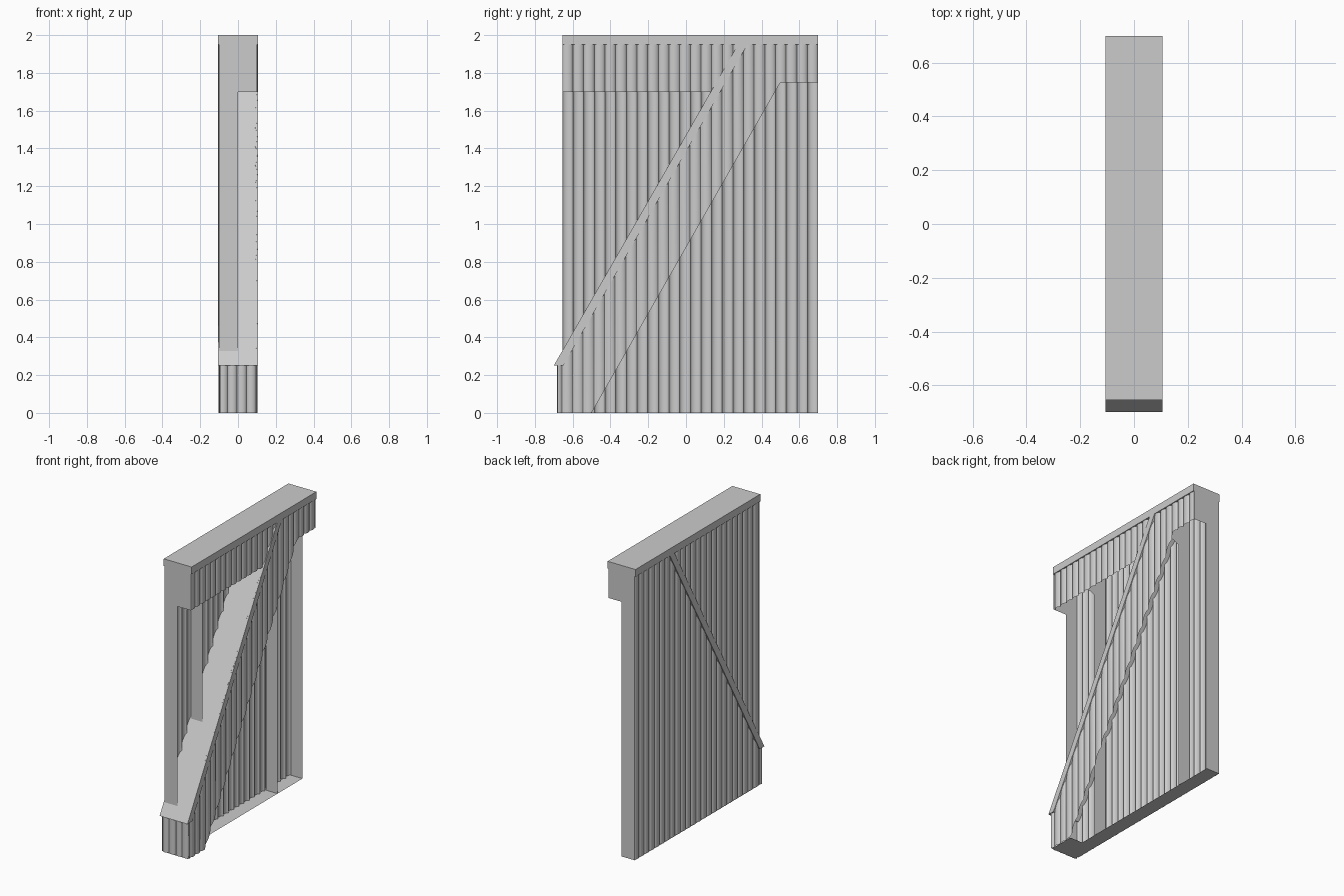
import bpy, bmesh, math

if "Cube" in bpy.data.objects:
    bpy.data.objects.remove(bpy.data.objects["Cube"])

FRONT, BACK, NOSE, TOP = -0.655, 0.7, -0.68, 2.0
HALF, RIM = 0.1, 0.106
SLOPE = 1.745
PERIOD = (BACK - FRONT) / 24

grey = bpy.data.materials.new("light grey")
grey.use_nodes = True
grey.diffuse_color = (0.6, 0.6, 0.6, 1)
grey.node_tree.nodes["Principled BSDF"].inputs["Base Color"].default_value = (0.6, 0.6, 0.6, 1)


def finish(name, bm, smooth=False):
    mesh = bpy.data.meshes.new(name)
    bm.to_mesh(mesh)
    bm.free()
    mesh.materials.append(grey)
    obj = bpy.data.objects.new(name, mesh)
    bpy.context.collection.objects.link(obj)
    if smooth:
        bpy.ops.object.select_all(action='DESELECT')
        obj.select_set(True)
        bpy.context.view_layer.objects.active = obj
        bpy.ops.object.shade_smooth_by_angle(angle=math.radians(40))
    return obj


def prism(name, outline, x0, x1):
    """Extrude a (y, z) outline along x."""
    bm = bmesh.new()
    face = bm.faces.new([bm.verts.new((x0, y, z)) for y, z in outline])
    out = bmesh.ops.extrude_face_region(bm, geom=[face])
    verts = [v for v in out["geom"] if isinstance(v, bmesh.types.BMVert)]
    bmesh.ops.translate(bm, verts=verts, vec=(x1 - x0, 0, 0))
    bmesh.ops.recalc_face_normals(bm, faces=bm.faces)
    return finish(name, bm)


def plate(name, corners, flip=False):
    """One flat open face."""
    bm = bmesh.new()
    face = bm.faces.new([bm.verts.new(c) for c in corners])
    if flip:
        face.normal_flip()
    return finish(name, bm)


def ripple(t):
    """Rounded ribs parted by narrow grooves."""
    return 0.015 * math.sqrt(abs(math.sin(math.pi * t))) - 0.013


def corrugated(name, start, end, low, high, place, period=PERIOD, flip=False):
    """Open ribbed sheet between the low and high curves."""
    bm = bmesh.new()
    steps = max(8, round((end - start) / period * 10))
    previous = None
    for i in range(steps + 1):
        s = start + (end - start) * i / steps
        top = high(s)
        bottom = min(low(s), top)
        offset = ripple((s - FRONT) / period)
        pair = [bm.verts.new(place(s, offset, z)) for z in (bottom, top)]
        if previous:
            face = bm.faces.new((previous[0], pair[0], pair[1], previous[1]))
            if flip:
                face.normal_flip()
        previous = pair
    bmesh.ops.dissolve_degenerate(bm, dist=1e-5, edges=bm.edges)
    return finish(name, bm, True)


def brace_top(y):
    return min(TOP, 0.25 + SLOPE * (y + 0.7))


def brace_bottom(y):
    return min(1.75, max(0, 1.75 * (y + 0.5)))


def left_side(y, offset, z):
    return (HALF + offset, y, z)


def right_side(y, offset, z):
    return (-HALF - offset, y, z)


# Ribbed skins: full sheet on one side, brace and header on the other
corrugated("wall_skin", FRONT, BACK, lambda y: 0, lambda y: 1.97, right_side, flip=True)
corrugated("brace_skin", NOSE, BACK, brace_bottom, brace_top, left_side)
corrugated("header_skin", FRONT, 0.3, lambda y: max(1.7, brace_top(y)),
           lambda y: 1.98, left_side)

# Ribbed foot of the brace
corrugated("foot_front", -HALF + 0.006, HALF - 0.006, lambda x: 0, lambda x: 0.27,
           lambda x, o, z: (x, NOSE - o, z), period=0.05)
corrugated("foot_side", NOSE, FRONT, lambda y: 0, lambda y: 0.27, right_side, flip=True)

# Smooth sloping rim and top cap
prism("brace_rim", [(-0.7, 0.25), (-0.65, 0.25), (0.352, TOP - 0.003), (0.302, TOP - 0.003)],
      -RIM, RIM)
prism("top_cap", [(FRONT, 1.95), (BACK, 1.95), (BACK, TOP), (FRONT, TOP)], -RIM, RIM)

# End faces: narrow below, full width at the header
for name, y, step, flip in (("front_end", FRONT, 1.7, False), ("back_end", BACK, 1.75, True)):
    plate(name, [(-HALF, y, 0), (0, y, 0), (0, y, step), (HALF, y, step),
                 (HALF, y, TOP), (-HALF, y, TOP)], flip)

# Upright inner dividers
for name, y in (("front_divider", -0.383), ("back_divider", 0.43)):
    plate(name, [(-0.09, y, 0), (0, y, 0), (0, y, 1.72), (0.085, y, 1.76),
                 (0.085, y, TOP), (-0.09, y, TOP)])

# Floor strip and the underside of the foot
plate("floor", [(-HALF, FRONT, 0), (0, FRONT, 0), (0, BACK, 0), (-HALF, BACK, 0)], True)
plate("foot_base", [(-HALF + 0.005, NOSE, 0), (HALF - 0.005, NOSE, 0), (HALF - 0.005, -0.5, 0),
                    (0, -0.5, 0), (0, FRONT, 0), (-HALF + 0.005, FRONT, 0)], True)
